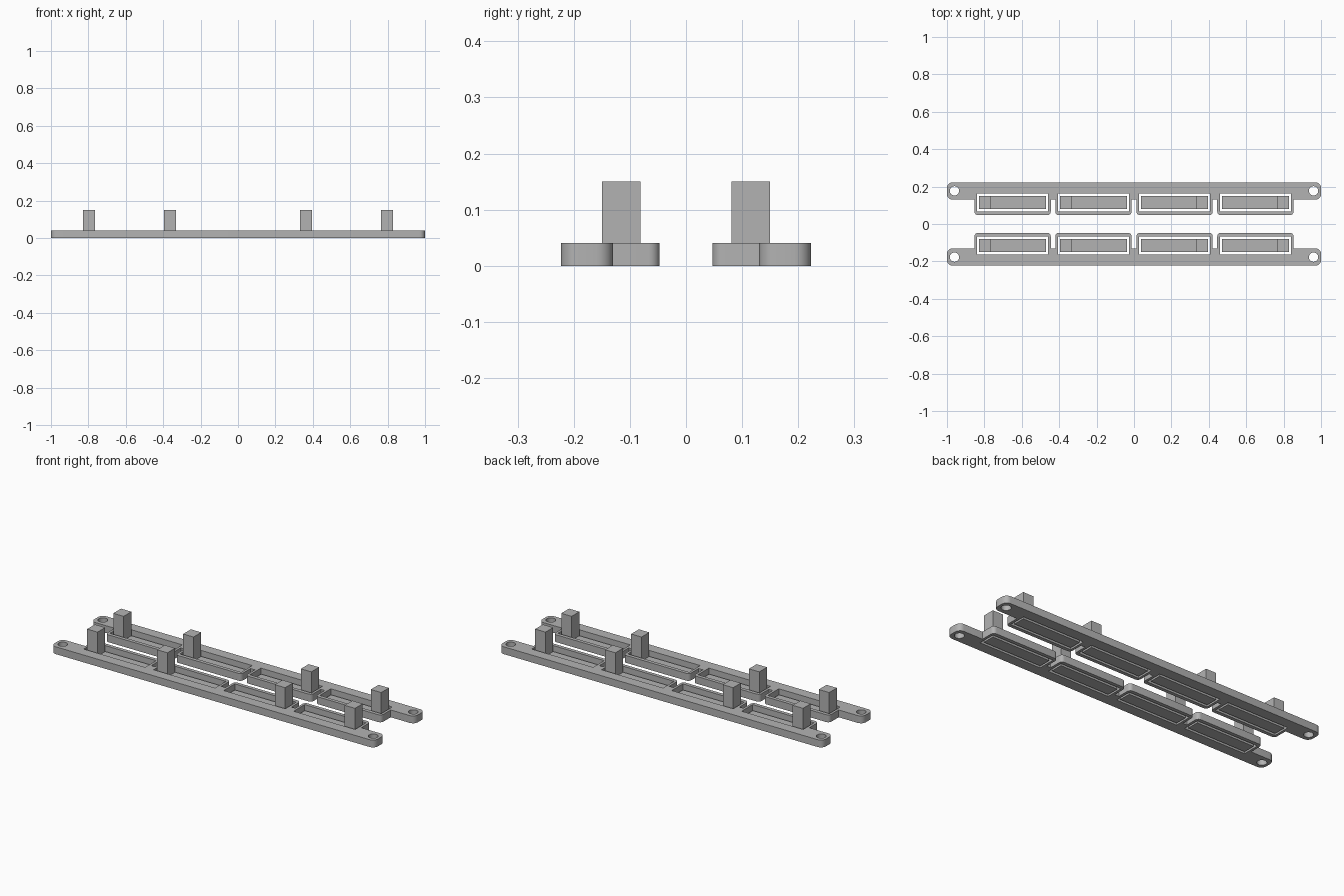
import bpy, bmesh
from math import sin, cos, pi, radians
from mathutils import Vector

if "Cube" in bpy.data.objects:
    bpy.data.objects.remove(bpy.data.objects["Cube"], do_unlink=True)

RAIL_H, PLATE_H, PEG_H = 0.041, 0.016, 0.15
SLOTS = (-0.649, -0.217, 0.217, 0.649)
SLOT_Y = 0.1155

grey = bpy.data.materials.new("light grey plastic")
grey.use_nodes = True
COLOUR = (0.45, 0.45, 0.45, 1)
grey.diffuse_color = COLOUR
grey.node_tree.nodes["Principled BSDF"].inputs["Base Color"].default_value = COLOUR


def rounded(corners, steps=6):
    """Outline from (x, y, radius) right-angled corners."""
    out = []
    for i, (x, y, r) in enumerate(corners):
        p = Vector((x, y))
        if r == 0:
            out.append(p)
            continue
        a = (Vector(corners[i - 1][:2]) - p).normalized() * r
        b = (Vector(corners[(i + 1) % len(corners)][:2]) - p).normalized() * r
        for k in range(steps + 1):
            t = k / steps * pi / 2
            out.append(p + a * (1 - sin(t)) + b * (1 - cos(t)))
    return out


def rectangle(x0, x1, y0, y1):
    return [Vector(c) for c in ((x0, y0), (x1, y0), (x1, y1), (x0, y1))]


def circle(x, y, r, n=32):
    return [Vector((x + r * cos(2 * pi * k / n), y + r * sin(2 * pi * k / n))) for k in range(n)]


def slab(name, loops, height, side, smooth=False):
    """Solid from an outline and hole loops, standing on z = 0."""
    curve = bpy.data.curves.new(name, "CURVE")
    curve.dimensions, curve.fill_mode = "2D", "BOTH"
    curve.extrude = height / 2
    for loop in loops:
        spline = curve.splines.new("POLY")
        spline.points.add(len(loop) - 1)
        for point, co in zip(spline.points, loop):
            point.co = (co.x, co.y * side, 0, 1)
        spline.use_cyclic_u = True
    temp = bpy.data.objects.new(name + "_curve", curve)
    bpy.context.collection.objects.link(temp)
    mesh = bpy.data.meshes.new_from_object(temp)
    bpy.data.objects.remove(temp, do_unlink=True)

    bm = bmesh.new()
    bm.from_mesh(mesh)
    bmesh.ops.remove_doubles(bm, verts=bm.verts, dist=1e-5)
    bmesh.ops.translate(bm, verts=bm.verts, vec=(0, 0, height / 2))
    bmesh.ops.recalc_face_normals(bm, faces=bm.faces)
    bm.to_mesh(mesh)
    bm.free()
    mesh.materials.clear()
    mesh.materials.append(grey)
    obj = bpy.data.objects.new(name, mesh)
    bpy.context.collection.objects.link(obj)
    bpy.ops.object.select_all(action="DESELECT")
    obj.select_set(True)
    bpy.context.view_layer.objects.active = obj
    if smooth:
        bpy.ops.object.shade_smooth_by_angle(angle=radians(30))
    else:
        bpy.ops.object.shade_flat()
    return obj


for side, label in ((1, "back"), (-1, "front")):
    # Rail with four tabs, slots and end holes
    outline = [(-1, 0.223, 0.03), (-1, 0.13, 0.03)]
    for x in SLOTS:
        outline += [(x - 0.204, 0.13, 0), (x - 0.204, 0.047, 0.02),
                    (x + 0.204, 0.047, 0.02), (x + 0.204, 0.13, 0)]
    outline += [(1, 0.13, 0.03), (1, 0.223, 0.03)]
    loops = [rounded(outline)]
    loops += [rectangle(x - 0.19, x + 0.19, 0.067, 0.164) for x in SLOTS]
    loops += [circle(x, 0.177, 0.025) for x in (-0.96, 0.96)]
    slab(f"{label}_rail", loops, RAIL_H, side, smooth=True)

    # Loose key plates, each with a peg at its outer end
    for i, x in enumerate(SLOTS, 1):
        y0, y1 = SLOT_Y - 0.034, SLOT_Y + 0.034
        slab(f"{label}_plate_{i}", [rectangle(x - 0.179, x + 0.179, y0, y1)], PLATE_H, side)
        end = x + (0.147 if x > 0 else -0.147)
        slab(f"{label}_peg_{i}", [rectangle(end - 0.032, end + 0.032, y0, y1)], PEG_H, side)
